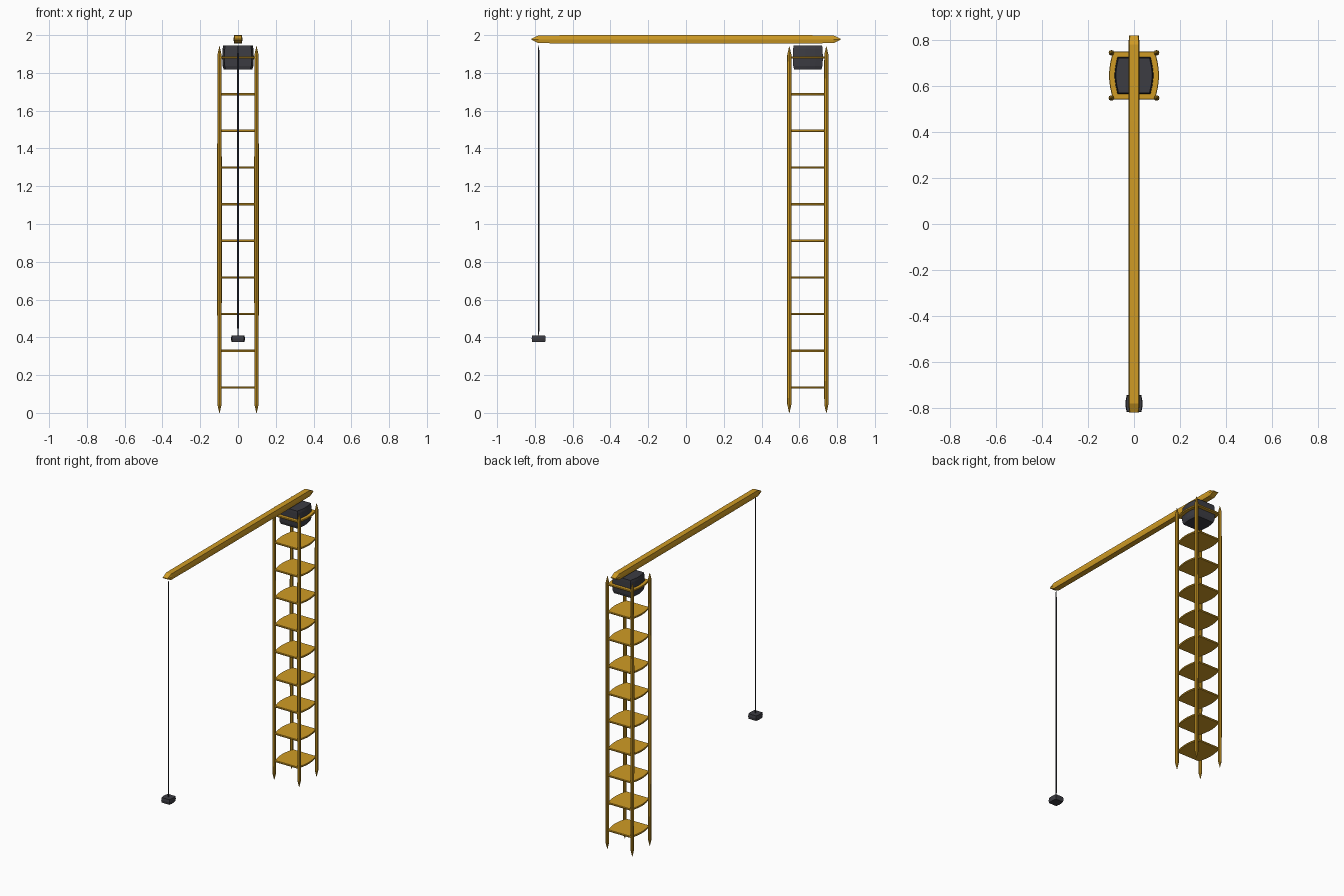
import bpy
import bmesh
from mathutils import Vector

if "Cube" in bpy.data.objects:
    bpy.data.objects.remove(bpy.data.objects["Cube"])

TOWER_Y = 0.645
HOOK_Y = -0.78


def material(name, rgb):
    m = bpy.data.materials.new(name)
    m.diffuse_color = (*rgb, 1)
    m.use_nodes = True
    m.node_tree.nodes["Principled BSDF"].inputs["Base Color"].default_value = m.diffuse_color
    return m


YELLOW = material("crane yellow", (0.63, 0.33, 0.018))
DARK = material("dark grey", (0.045, 0.045, 0.055))


def loft(name, outline, stations, centre, mat, along_y=False):
    """Join scaled copies of an outline; stations are (distance, scale_u, scale_v)."""
    bm = bmesh.new()
    rings = []
    for d, su, sv in stations:
        ring = []
        for u, v in outline:
            p = Vector((u * su, d, v * sv)) if along_y else Vector((u * su, v * sv, d))
            ring.append(bm.verts.new(p + Vector(centre)))
        rings.append(ring)
    n = len(outline)
    for a, b in zip(rings, rings[1:]):
        for i in range(n):
            j = (i + 1) % n
            bm.faces.new((a[i], a[j], b[j], b[i]))
    bm.faces.new(rings[0])
    bm.faces.new(rings[-1])
    bmesh.ops.recalc_face_normals(bm, faces=bm.faces)
    mesh = bpy.data.meshes.new(name)
    bm.to_mesh(mesh)
    bm.free()
    mesh.materials.append(mat)
    ob = bpy.data.objects.new(name, mesh)
    bpy.context.collection.objects.link(ob)
    return ob


def bulged(hx, hy, pinch=0.86):
    """Rectangle whose two x sides bow outwards."""
    right = [(pinch, -1), (0.96, -0.5), (1, -0.15), (1, 0.15), (0.96, 0.5), (pinch, 1)]
    left = [(-x, -y) for x, y in right]
    return [(x * hx, y * hy) for x, y in right + left]


# Jib beam with wedge ends
beam_outline = [(0.024, 0), (0.02, 0.022), (-0.02, 0.022),
                (-0.024, 0), (-0.02, -0.022), (0.02, -0.022)]
loft("jib_beam", beam_outline,
     [(-0.818, 0.9, 0.12), (-0.78, 1, 0.95), (-0.45, 1, 1),
      (0.45, 1, 1), (0.78, 1, 0.95), (0.818, 0.9, 0.12)],
     (0, 0, 1.978), YELLOW, along_y=True)

# Four pointed tower legs
leg_outline = [(0.012, 0), (0.009, 0.009), (0, 0.012), (-0.009, 0.009),
               (-0.012, 0), (-0.009, -0.009), (0, -0.012), (0.009, -0.009)]
for sx in (-1, 1):
    for sy in (-1, 1):
        loft("tower_leg", leg_outline,
             [(0, 0.1, 0.1), (0.045, 0.92, 0.92), (0.6, 1, 1),
              (1.34, 1, 1), (1.895, 0.92, 0.92), (1.94, 0.1, 0.1)],
             (sx * 0.098, TOWER_Y + sy * 0.098, 0), YELLOW)

# Tower platforms
for i in range(10):
    loft("tower_platform", bulged(0.108, 0.104, 0.85),
         [(-0.006, 0.98, 0.98), (0, 1, 1), (0.006, 0.98, 0.98)],
         (0, TOWER_Y, 0.135 + i * 0.194), YELLOW)

# Slewing block on top of the tower
loft("slewing_block", bulged(0.084, 0.08),
     [(-0.064, 0.9, 0.9), (-0.045, 0.97, 0.97), (0, 1, 1),
      (0.045, 0.97, 0.97), (0.062, 0.93, 0.95)],
     (0, TOWER_Y, 1.882), DARK)

# Hoist cable and hook block
loft("hoist_cable", [(x * 0.35, y * 0.35) for x, y in leg_outline],
     [(0.405, 0.4, 0.4), (0.45, 1, 1), (1.9, 1, 1), (1.945, 0.4, 0.4)],
     (0, HOOK_Y, 0), DARK)
loft("hook_block", bulged(0.037, 0.037),
     [(-0.018, 0.93, 0.93), (0, 1, 1), (0.018, 0.93, 0.93)],
     (0, HOOK_Y, 0.393), DARK)
